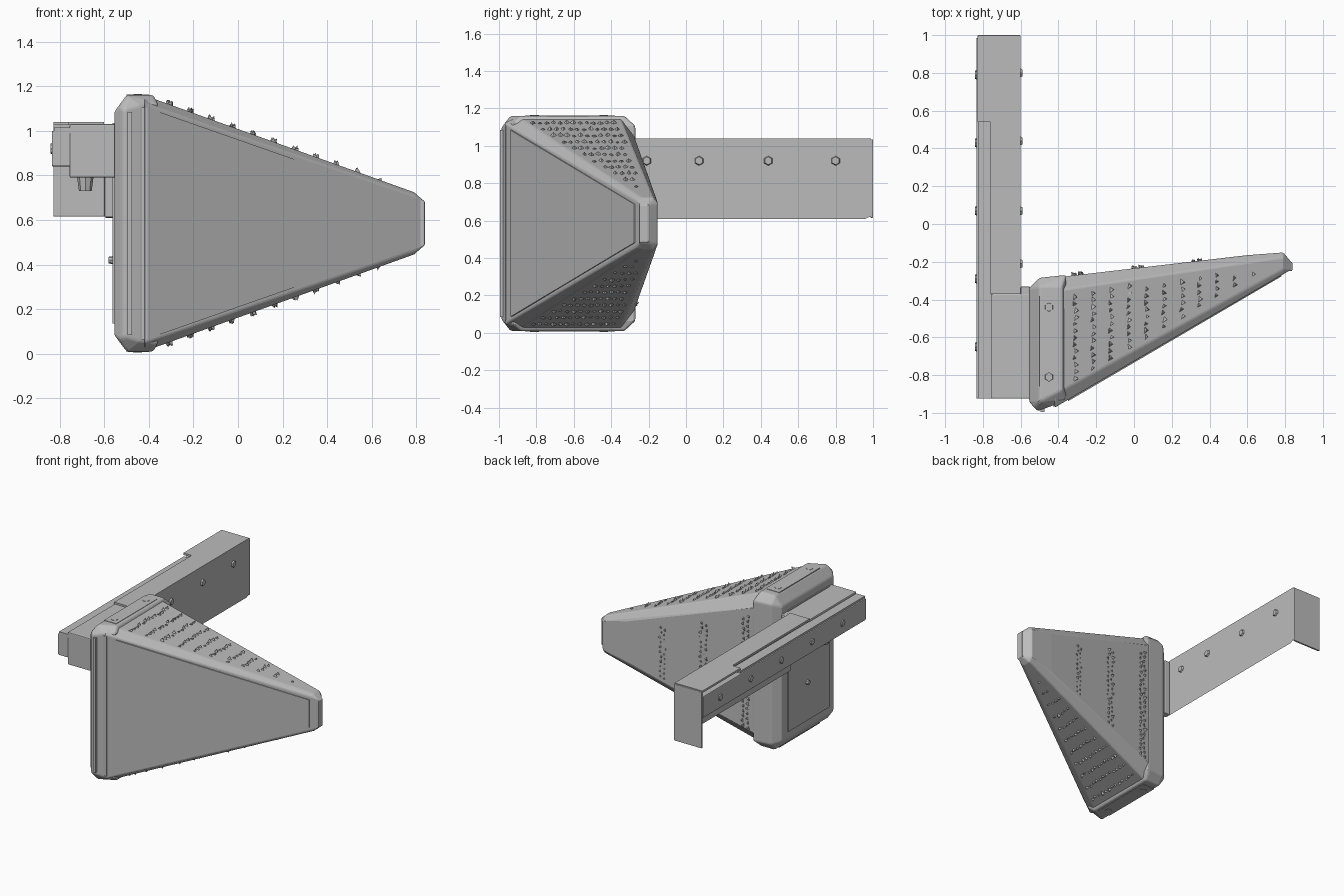
import bpy, bmesh, random
from math import radians
from mathutils import Vector

random.seed(4)
cube = bpy.data.objects.get("Cube")
if cube:
    bpy.data.objects.remove(cube, do_unlink=True)

grey = bpy.data.materials.new("plain grey")
grey.use_nodes = True
COLOUR = (0.5, 0.5, 0.5, 1)
grey.diffuse_color = COLOUR
grey.node_tree.nodes["Principled BSDF"].inputs["Base Color"].default_value = COLOUR

MID = 0.585  # height of the horn's symmetry plane


def finish(name, bm, bevel=0):
    mesh = bpy.data.meshes.new(name)
    bm.to_mesh(mesh)
    bm.free()
    mesh.materials.append(grey)
    ob = bpy.data.objects.new(name, mesh)
    bpy.context.scene.collection.objects.link(ob)
    if bevel:
        mod = ob.modifiers.new("bevel", "BEVEL")
        mod.width, mod.segments = bevel, 2
        mod.limit_method, mod.angle_limit = "ANGLE", radians(25)
    return ob


def hull(name, points, bevel=0):
    """Convex solid from (x, y, half height) points mirrored about MID."""
    bm = bmesh.new()
    for x, y, h in points:
        for side in (-1, 1):
            bm.verts.new((x, y, MID + side * h))
    bmesh.ops.convex_hull(bm, input=bm.verts[:])
    bmesh.ops.dissolve_limit(bm, angle_limit=radians(2), verts=bm.verts[:], edges=bm.edges[:])
    bmesh.ops.recalc_face_normals(bm, faces=bm.faces[:])
    return finish(name, bm, bevel)


def box(name, low, high, bevel=0):
    bm = bmesh.new()
    bmesh.ops.create_cube(bm, size=1)
    for v in bm.verts:
        v.co = [a + (c + 0.5) * (b - a) for a, b, c in zip(low, high, v.co)]
    return finish(name, bm, bevel)


def bolt(name, place, axis, radius=0.025, depth=0.03, sides=8):
    bm = bmesh.new()
    bmesh.ops.create_cone(bm, cap_ends=True, segments=sides, radius1=radius,
                          radius2=radius * 0.75, depth=depth)
    ob = finish(name, bm)
    ob.location = place
    ob.rotation_euler = Vector(axis).to_track_quat("Z", "Y").to_euler()
    return ob


def half_height(x):
    return 0.545 - (x + 0.34) * 0.359


def front_y(x):
    return -0.925 + (x + 0.34) * 0.585


def back_y(x):
    return -0.275 + (x + 0.34) * 0.11


# Tapered horn with chamfered long edges
horn = []
for x in (-0.42, 0.79):
    h, f, b = half_height(x), front_y(x), back_y(x)
    k = 1 if x < 0 else 0.35
    horn += [(x, f, h - 0.035 * k), (x, f + 0.07 * k, h),
             (x, b - 0.07 * k, h), (x, b, h - 0.09 * k)]
horn += [(0.6, -0.165, 0.15), (0.81, -0.175, 0.09), (0.835, -0.205, 0.10), (0.835, -0.24, 0.10)]
hull("tapered_horn", horn, 0.008)

# Raised sheet on the slanted front, and the nose cap
sheet = []
for x, inset in ((-0.35, 0.03), (0.78, 0.02)):
    for lift in (0.01, -0.008):
        sheet.append((x, front_y(x) + lift, half_height(x) - inset - 0.02))
hull("front_sheet", sheet)
hull("nose_cap", [(x, y, h) for x, h in ((0.80, 0.12), (0.838, 0.10)) for y in (-0.25, -0.20)], 0.006)

# Wide end frame
hull("end_frame", [
    (-0.555, -0.94, 0.50), (-0.555, -0.34, 0.50), (-0.53, -0.97, 0.52),
    (-0.51, -0.99, 0.51), (-0.44, -0.965, 0.53), (-0.36, -0.925, 0.54),
    (-0.50, -0.94, 0.575), (-0.38, -0.88, 0.575), (-0.50, -0.33, 0.575),
    (-0.38, -0.33, 0.575), (-0.50, -0.285, 0.52), (-0.36, -0.27, 0.52)], 0.01)
hull("side_panel", [(x, y, 0.45) for x in (-0.55, -0.563) for y in (-0.88, -0.40)])
bolt("side_panel_bolt", (-0.565, -0.62, 0.42), (-1, 0, 0), 0.02)

# Upright ribs on the front of the frame
hull("outer_front_rib", [(x, y, 0.50) for x in (-0.495, -0.475) for y in (-0.95, -0.995)])
hull("inner_front_rib", [(x, y, 0.52) for x in (-0.43, -0.405) for y in (-0.90, -0.967)])

# Cap ribs and bolts above and below
for side, label in ((1, "top"), (-1, "bottom")):
    z = MID + side * 0.572
    box(label + "_cap_rib", (-0.50, -0.86, z - 0.006), (-0.40, -0.38, z + 0.006))
    for y in (-0.81, -0.44):
        bolt(label + "_cap_bolt", (-0.45, y, z), (0, 0, side), 0.03, 0.016, 6)


def scale(bm, place, along, across, normal):
    """Small jagged three-sided spike standing on a surface."""
    jitter = lambda a: random.uniform(-a, a)
    base = [place + along * (s + jitter(0.006)) + across * (t + jitter(0.006)) - normal * 0.008
            for s, t in ((-0.02, -0.012), (0.02, -0.008), (0, 0.018))]
    tip = place + normal * random.uniform(0.010, 0.02) + across * jitter(0.015)
    verts = [bm.verts.new(p) for p in base + [tip]]
    for face in ((0, 1, 3), (1, 2, 3), (2, 0, 3), (2, 1, 0)):
        bm.faces.new([verts[i] for i in face])


def scale_rows(name, spots, along, across, normal):
    bm = bmesh.new()
    for spot in spots:
        scale(bm, Vector(spot), along, across, normal)
    bmesh.ops.recalc_face_normals(bm, faces=bm.faces[:])
    finish(name, bm)


# Rough rows across the sloping top and bottom
X, Y, Z = Vector((1, 0, 0)), Vector((0, 1, 0)), Vector((0, 0, 1))
for side, label in ((1, "top"), (-1, "bottom")):
    spots = []
    for row in range(11):
        x = -0.31 + row * 0.094
        y = front_y(x) + 0.09
        while y < back_y(x) - 0.08:
            spots.append((x, y, MID + side * half_height(x)))
            y += 0.036
    scale_rows(label + "_rough_rows", spots, Y, Vector((0.94, 0, -0.34 * side)),
               Vector((0.34, 0, 0.94 * side)))

# Rough upright bands on the back
spots = []
for centre in (-0.30, 0.02, 0.33):
    for x in (centre - 0.018, centre + 0.018):
        reach = half_height(x) - 0.10
        for i in range(int(reach / 0.018)):
            spots.append((x, back_y(x), MID - reach + i * 0.036))
scale_rows("back_rough_bands", spots, Z, X, Vector((-0.11, 0.99, 0)))

# Arm: one-sided web plate with clipped far corners
bm = bmesh.new()
outline = [(-0.37, 0.61), (0.96, 0.61), (0.99, 0.625), (1, 0.66),
           (1, 1.0), (0.99, 1.03), (0.96, 1.04), (-0.37, 1.04)]
bm.faces.new([bm.verts.new((-0.6, y, z)) for y, z in outline])
finish("arm_web", bm)

# Arm flanges, end plate and outer rail
box("arm_flange", (-0.76, -0.37, 1.025), (-0.6, 0.56, 1.04))
box("arm_wide_flange", (-0.828, 0.54, 1.025), (-0.6, 0.99, 1.04))
box("arm_end_plate", (-0.828, 0.985, 0.615), (-0.6, 1.0, 1.035), 0.005)
box("arm_rail", (-0.835, -0.925, 0.84), (-0.75, 0.985, 1.0), 0.006)
box("arm_rail_lip", (-0.825, -0.925, 0.99), (-0.75, 0.54, 1.015))

# Mount joining the arm to the frame
box("mount_block", (-0.755, -0.925, 0.79), (-0.55, -0.37, 1.03), 0.006)
box("mount_tab", (-0.6, -0.38, 0.61), (-0.55, -0.33, 1.03), 0.008)
bolt("mount_bolt", (-0.685, -0.65, 0.765), (0, 0, -1), 0.038, 0.07)

# Bolts along the arm
for y in (-0.21, 0.07, 0.44, 0.8):
    bolt("arm_inner_bolt", (-0.597, y, 0.92), (1, 0, 0), 0.028, 0.016, 6)
for i in range(5):
    bolt("rail_outer_bolt", (-0.835, -0.65 + i * 0.36, 0.92), (-1, 0, 0), 0.028, 0.014, 8)
